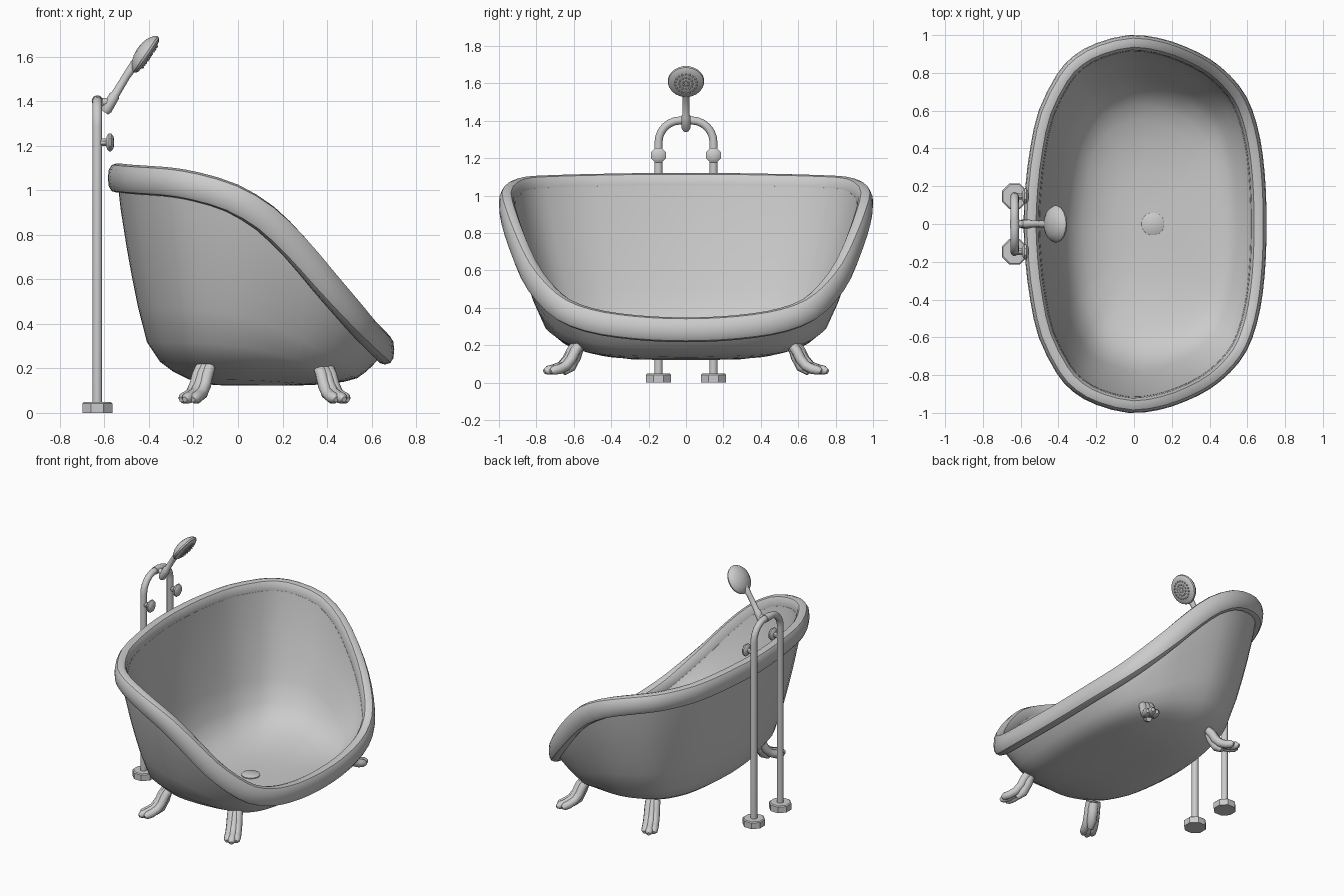
import bpy, bmesh, math
from mathutils import Vector as V

if "Cube" in bpy.data.objects:
    bpy.data.objects.remove(bpy.data.objects["Cube"])


def loft(name, rings, caps=True, loop=False):
    """Skin a list of equal-length closed rings into one mesh object."""
    bm = bmesh.new()
    rows = [[bm.verts.new(p) for p in r] for r in rings]
    n = len(rows[0])
    pairs = list(zip(rows, rows[1:])) + ([(rows[-1], rows[0])] if loop else [])
    for a, b in pairs:
        for i in range(n):
            j = (i + 1) % n
            bm.faces.new((a[i], a[j], b[j], b[i]))
    if caps and not loop:
        bm.faces.new(rows[0])
        bm.faces.new(rows[-1])
    bmesh.ops.recalc_face_normals(bm, faces=bm.faces)
    me = bpy.data.meshes.new(name)
    bm.to_mesh(me)
    bm.free()
    ob = bpy.data.objects.new(name, me)
    bpy.context.collection.objects.link(ob)
    return ob


def tube(name, path, radii, side, seg=12):
    """Round tube along a planar path; side is the normal of that plane."""
    path = [V(p) for p in path]
    side = V(side).normalized()
    rings = []
    for i, p in enumerate(path):
        t = (path[min(i + 1, len(path) - 1)] - path[max(i - 1, 0)]).normalized()
        up = t.cross(side)
        r = radii[i] if isinstance(radii, list) else radii
        rings.append([p + r * (math.cos(a) * side + math.sin(a) * up)
                      for a in (2 * math.pi * k / seg for k in range(seg))])
    return loft(name, rings)


def revolve(name, profile, loc, axis, seg=12):
    """Turn (radius, height) points around an axis through loc."""
    axis = V(axis).normalized()
    u = axis.cross(V((0, 1, 0)) if abs(axis.y) < .9 else V((1, 0, 0))).normalized()
    w = axis.cross(u)
    return loft(name, [[V(loc) + axis * h + r * (math.cos(a) * u + math.sin(a) * w)
                        for a in (2 * math.pi * (k + .5) / seg for k in range(seg))]
                       for r, h in profile])


def smooth_loop(pts, steps):
    """Closed Catmull-Rom resampling."""
    out, n = [], len(pts)
    for i in range(n):
        a, b, c, d = (pts[(i + k) % n] for k in (-1, 0, 1, 2))
        for s in range(steps):
            t = s / steps
            out.append(0.5 * (2 * b + (c - a) * t + (2 * a - 5 * b + 4 * c - d) * t * t
                              + (3 * b - a - 3 * c + d) * t ** 3))
    return out


# Rim outline: outer half in plan, with the height of the rim centre
half = [V(p) for p in (
    (-.585, 0, 1.055), (-.575, .2, 1.055), (-.55, .4, 1.052), (-.505, .6, 1.048),
    (-.41, .79, 1.042), (-.32, .89, 1.035), (-.2, .957, 1.015), (-.03, 1.0, .965),
    (.13, .985, .875), (.27, .94, .745), (.4, .875, .60), (.51, .785, .48),
    (.595, .675, .39), (.65, .53, .335), (.682, .365, .305), (.698, .18, .288), (.702, 0, .283))]
outline = smooth_loop(half + [V((p.x, -p.y, p.z)) for p in half[-2:0:-1]], 2)
N = len(outline)
normals = []
for i in range(N):
    t = outline[(i + 1) % N] - outline[i - 1]
    normals.append(V((-t.y, t.x, 0)).normalized())
A, B = .042, .066
centre = [p - n * A for p, n in zip(outline, normals)]

# Rolled rim
power = lambda c: math.copysign(abs(c) ** .8, c)
rings = []
for i, p in enumerate(centre):
    t = (centre[(i + 1) % N] - centre[i - 1]).normalized()
    up = normals[i].cross(t).normalized()
    rings.append([p + normals[i] * A * power(math.cos(a)) + up * B * power(math.sin(a))
                  for a in (2 * math.pi * k / 12 for k in range(12))])
loft("tub_rim", rings, loop=True)

# Tub shell: outer wall up to the rim, inner wall back down
wall = [(.1, 0), (.3, .003), (.48, .03), (.6, .07), (.69, .115), (.785, .21),
        (.85, .38), (.892, .52), (.93, .66), (.975, .85), (1, 1)]
mid = V((.08, 0, 0))


def wall_ring(r, v, inset, floor):
    ring = []
    for p, n in zip(centre, normals):
        q = mid + (p - n * inset - mid) * r
        q.z = floor + (p.z - floor) * v
        ring.append(q)
    return ring


loft("tub_shell", [wall_ring(r, v, 0, .122) for r, v in wall]
     + [wall_ring(r, v, .043, .15) for r, v in reversed(wall)])

# Drain
revolve("drain", [(.06, 0), (.06, .018), (.056, .021)], (.1, 0, .138), (0, 0, 1), 24)

# Claw feet, three toes each
toe = [(-.01, .205), (.02, .17), (.045, .125), (.08, .09), (.125, .072), (.16, .066), (.18, .06)]
rad = [.026, .028, .028, .027, .027, .025, .012]
for sx, fx in ((-1, -.15), (1, .388)):
    for sy in (-1, 1):
        d = V((sx * .46, sy * .89, 0)).normalized()
        s = V((-d.y, d.x, 0))
        root = V((fx, sy * .585, 0))
        for k in (-1, 0, 1):
            reach = 1.08 if k == 0 else .95
            path = [root + d * u * reach + s * k * (.022 + .04 * max(u, 0)) + V((0, 0, z))
                    for u, z in toe]
            tube("foot_toe", path, rad, s, 10)
        # heel pad
        tube("foot_heel", [root + d * u + V((0, 0, z)) for u, z in
                           ((-.005, .19), (.01, .14), (.04, .085), (.08, .055))],
             [.036, .034, .032, .018], s, 10)

# Riser pipes joined by an arch
PX, PY = -.632, .147
arch = [(PX, -PY, .03), (PX, -PY, 1.285)]
arch += [(PX, -.03 - (PY - .03) * math.cos(a), 1.285 + .117 * math.sin(a))
         for a in (math.pi / 2 * k / 6 for k in range(1, 7))]
arch += [(x, -y, z) for x, y, z in reversed(arch)]
tube("riser_pipe", arch, .022, (1, 0, 0), 14)

for sy in (-1, 1):
    y = sy * PY
    # Floor flange
    revolve("pipe_base", [(.073, 0), (.073, .042), (.066, .048)], (PX, y, 0), (0, 0, 1), 8)
    # Valve knob
    revolve("valve_knob", [(.018, 0), (.018, .04), (.034, .044), (.043, .052), (.043, .062),
                           (.03, .072), (.012, .076)], (PX, y, 1.215), (1, 0, 0), 8)

# Hand shower: bracket, handle, domed head
revolve("shower_bracket", [(.025, -.025), (.025, .025)], (PX, 0, 1.402), (0, 1, 0), 14)
revolve("bracket_arm", [(.018, 0), (.018, .055)], (PX, 0, 1.4), (1, 0, -.1))
tube("shower_handle", [(-.598, 0, 1.35), (-.59, 0, 1.362), (-.555, 0, 1.425), (-.55, 0, 1.432),
                       (-.5, 0, 1.515), (-.465, 0, 1.565), (-.435, 0, 1.60)],
     [.017, .024, .024, .019, .018, .021, .018], (0, 1, 0))
head = V((-.422, 0, 1.616))
face = V((.83, 0, -.56)).normalized()
revolve("shower_head", [(.004, -.036), (.035, -.033), (.065, -.023), (.088, -.008), (.098, .008),
                        (.095, .018), (.082, .026), (.05, .03), (.004, .031)], head, face, 24)
u = face.cross(V((0, 1, 0)))
for count, r in ((6, .016), (12, .036), (18, .058)):
    for k in range(count):
        a = 2 * math.pi * k / count
        pos = head + face * .027 + r * (math.cos(a) * u + math.sin(a) * V((0, 1, 0)))
        revolve("shower_nozzle", [(.006, 0), (.005, .006), (.002, .009)], pos, face, 6)

# Smooth shading with sharp edges kept
bpy.ops.object.select_all(action='SELECT')
bpy.context.view_layer.objects.active = bpy.data.objects["tub_shell"]
bpy.ops.object.shade_smooth_by_angle(angle=math.radians(40))
